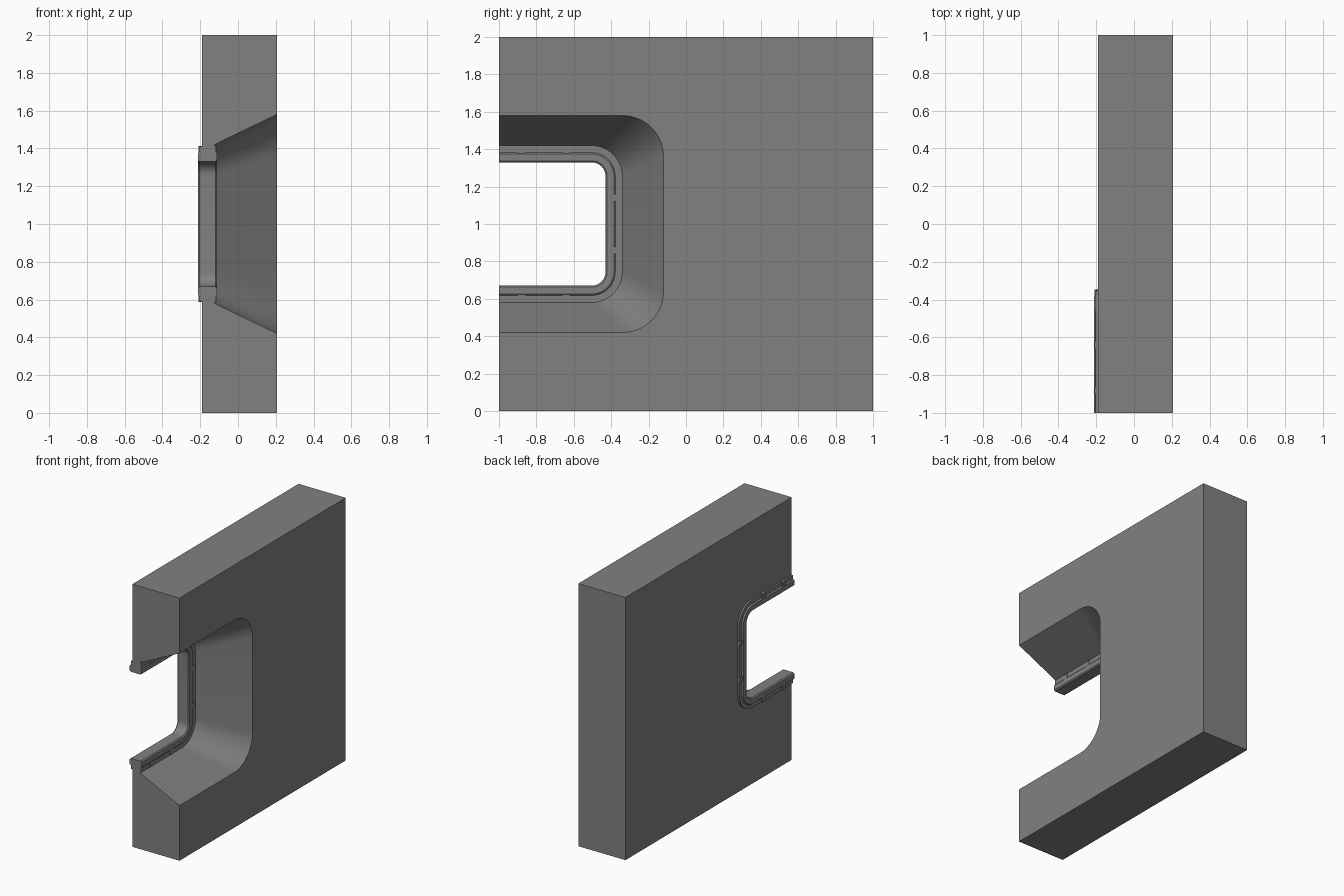
import bpy, bmesh, math

cube = bpy.data.objects.get("Cube")
if cube:
    bpy.data.objects.remove(cube, do_unlink=True)

grey = bpy.data.materials.new("plain grey")
grey.use_nodes = True
COLOUR = (0.22, 0.22, 0.22, 1)
grey.diffuse_color = COLOUR
grey.node_tree.nodes["Principled BSDF"].inputs["Base Color"].default_value = COLOUR

FRONT, MID = -1.0, 1.0          # cut end of the wall, height of the window centre
INNER, OUTER, STEP = 0.207, -0.19, -0.125
SEGMENTS = 10


def u_loop(bm, x, y_end, half, radius):
    """U-shaped row of vertices, open towards the front."""
    pts = [(FRONT, MID - half)]
    for side in (-1, 1):
        for i in range(SEGMENTS + 1):
            a = math.pi / 2 * i / SEGMENTS
            if side > 0:
                a = math.pi / 2 - a
            pts.append((y_end - radius + radius * math.sin(a),
                        MID + side * (half - radius + radius * math.cos(a))))
    pts.append((FRONT, MID + half))
    return [bm.verts.new((x, y, z)) for y, z in pts]


def window_loop(bm, x, offset):
    return u_loop(bm, x, -0.43 + offset, 0.33 + offset, 0.075 + offset)


def bridge(bm, a, b):
    for i in range(len(a) - 1):
        bm.faces.new((a[i], a[i + 1], b[i + 1], b[i]))


def finish(bm, name, smooth=True):
    bmesh.ops.recalc_face_normals(bm, faces=bm.faces)
    mesh = bpy.data.meshes.new(name)
    bm.to_mesh(mesh)
    bm.free()
    mesh.materials.append(grey)
    obj = bpy.data.objects.new(name, mesh)
    bpy.context.collection.objects.link(obj)
    if smooth:
        bpy.ops.object.select_all(action='DESELECT')
        obj.select_set(True)
        bpy.context.view_layer.objects.active = obj
        bpy.ops.object.shade_smooth_by_angle(angle=math.radians(30))
    return obj


# Wall slab with a flared window recess
bm = bmesh.new()
rows = [u_loop(bm, INNER, -0.12, 0.58, 0.22),
        window_loop(bm, STEP, 0.09),
        window_loop(bm, STEP, 0.01),
        window_loop(bm, OUTER, 0.01)]
for a, b in zip(rows, rows[1:]):
    bridge(bm, a, b)
corners = [[bm.verts.new((x, y, z)) for y, z in ((-1, 0), (1, 0), (1, 2), (-1, 2))]
           for x in (INNER, OUTER)]
for rect, row in zip(corners, (rows[0], rows[-1])):
    bm.faces.new(rect + row[::-1])
bridge(bm, *corners)
for c, r in ((0, 0), (3, -1)):
    bm.faces.new([corners[0][c]] + [row[r] for row in rows] + [corners[1][c]])
finish(bm, "wall")

# Window frame: flanged section swept around the opening
section = [(-0.204, 0), (-0.12, 0), (-0.112, 0.008), (-0.112, 0.045),
           (-0.118, 0.052), (-0.118, 0.086), (STEP, 0.086), (STEP, 0.01),
           (OUTER, 0.01), (OUTER, 0.08), (-0.203, 0.08), (-0.203, 0.052),
           (-0.213, 0.045), (-0.213, 0.008)]
bm = bmesh.new()
rows = [window_loop(bm, x, offset) for x, offset in section]
for a, b in zip(rows, rows[1:] + rows[:1]):
    bridge(bm, a, b)
for end in (0, -1):
    bm.faces.new([row[end] for row in rows])
finish(bm, "window_frame")


def add_box(bm, low, high):
    made = bmesh.ops.create_cube(bm, size=1)["verts"]
    for v in made:
        v.co = [(l + h) / 2 + c * (h - l) for l, h, c in zip(low, high, v.co)]


# Small clips along both flanges
for name, x0, x1 in (("outer_clips", -0.21, OUTER), ("inner_clips", STEP, -0.113)):
    bm = bmesh.new()
    half = 0.018
    for y in (-0.88, -0.64):
        for side in (-1, 1):
            z0, z1 = sorted((MID + side * 0.375, MID + side * 0.413))
            add_box(bm, (x0, y - half, z0), (x1, y + half, z1))
    for z in (MID - 0.14, MID + 0.14):
        add_box(bm, (x0, -0.385, z - half), (x1, -0.347, z + half))
    finish(bm, name, smooth=False)
